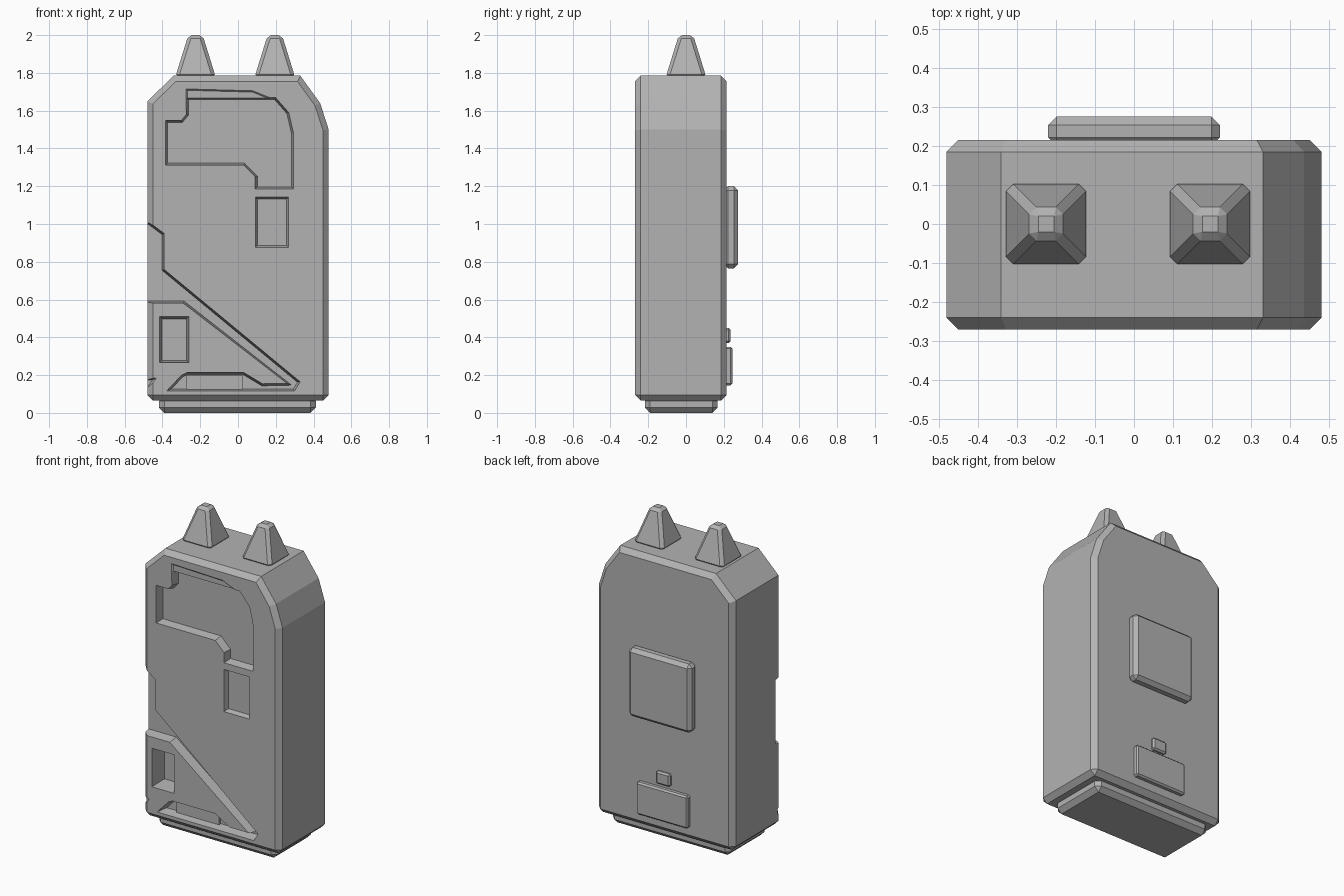
import bpy, bmesh
from mathutils import Vector

if "Cube" in bpy.data.objects:
    bpy.data.objects.remove(bpy.data.objects["Cube"])

grey = bpy.data.materials.new("matte grey")
grey.use_nodes = True
grey.diffuse_color = (0.45, 0.45, 0.45, 1)
grey.node_tree.nodes["Principled BSDF"].inputs["Base Color"].default_value = grey.diffuse_color


def finish(name, bm):
    bmesh.ops.recalc_face_normals(bm, faces=bm.faces)
    mesh = bpy.data.meshes.new(name)
    bm.to_mesh(mesh)
    bm.free()
    mesh.materials.append(grey)
    obj = bpy.data.objects.new(name, mesh)
    bpy.context.collection.objects.link(obj)
    return obj


def inset(pts, d):
    """Shrink an outline by d with mitred corners."""
    pts = [Vector(p) for p in pts]
    n = len(pts)
    area = sum(pts[i - 1].cross(pts[i]) for i in range(n))
    side = 1 if area > 0 else -1
    out = []
    for i, p in enumerate(pts):
        a, b = (p - pts[i - 1]).normalized(), (pts[(i + 1) % n] - p).normalized()
        na, nb = Vector((-a.y, a.x)) * side, Vector((-b.y, b.x)) * side
        out.append(p + (na + nb) * d / max(1 + na.dot(nb), 0.3))
    return out


def prism(name, pts, y0, y1, taper=0):
    """Extrude an x-z outline along y, shrinking it by taper at y1."""
    bm = bmesh.new()
    near = [bm.verts.new((x, y0, z)) for x, z in pts]
    far = [bm.verts.new((x, y1, z)) for x, z in inset(pts, taper)]
    bm.faces.new(near)
    bm.faces.new(far)
    for i in range(len(pts)):
        bm.faces.new((near[i - 1], near[i], far[i], far[i - 1]))
    return finish(name, bm)


def rect(x0, x1, z0, z1):
    return [(x0, z0), (x1, z0), (x1, z1), (x0, z1)]


def bevel(obj, width, angle=1.0):
    mod = obj.modifiers.new("Bevel", 'BEVEL')
    mod.width, mod.segments = width, 1
    mod.limit_method, mod.angle_limit = 'ANGLE', angle


# Main casing with clipped shoulders
body = prism("casing", [(-0.48, 0.065), (0.48, 0.065), (0.48, 1.5), (0.435, 1.64),
                        (0.33, 1.785), (-0.34, 1.785), (-0.48, 1.65)], -0.27, 0.215)
bevel(body, 0.03)

# Front recesses: outline and floor depth
upper = [(-0.385, 1.31), (-0.385, 1.55), (-0.3, 1.55), (-0.275, 1.58), (-0.275, 1.67),
         (0.2, 1.67), (0.27, 1.59), (0.295, 1.48), (0.295, 1.185), (0.09, 1.185),
         (0.09, 1.25), (0.03, 1.31)]
lower = [(-0.55, 1.01), (-0.47, 1.01), (-0.39, 0.95), (-0.39, 0.76), (0.33, 0.165),
         (0.3, 0.115), (-0.38, 0.115), (-0.3, 0.2), (-0.27, 0.215), (0.03, 0.215),
         (0.13, 0.155), (0.26, 0.155), (-0.29, 0.58), (-0.55, 0.58)]
recesses = [
    ("upper_recess", upper, 0.05),
    ("brow_step", [(-0.28, 1.6), (-0.28, 1.72), (0.08, 1.71), (0.19, 1.665), (0.1, 1.6)], 0.008),
    ("lower_channel", lower, 0.06),
    ("small_window", rect(0.09, 0.27, 0.875, 1.145), 0.03),
    ("deep_window", rect(-0.415, -0.26, 0.265, 0.51), 0.11),
    ("corner_nick", [(-0.55, 0.12), (-0.47, 0.13), (-0.43, 0.185), (-0.55, 0.185)], 0.04),
]
for name, pts, depth in recesses:
    cutter = prism(name + "_cutter", pts, -0.275, -0.27 + depth, 0.012)
    cutter.hide_render = True
    cutter.hide_viewport = True
    cut = body.modifiers.new(name, 'BOOLEAN')
    cut.operation, cut.solver, cut.object = 'DIFFERENCE', 'EXACT', cutter

# Bake the cuts and drop the helpers
bpy.context.view_layer.update()
cut_mesh = bpy.data.meshes.new_from_object(
    body.evaluated_get(bpy.context.evaluated_depsgraph_get()))
cutters = [m.object for m in body.modifiers if m.type == 'BOOLEAN']
body.modifiers.clear()
body.data = cut_mesh
for cutter in cutters:
    bpy.data.objects.remove(cutter)
cut_mesh.materials.clear()
cut_mesh.materials.append(grey)

# Low block inside the bottom recess
prism("recess_block", rect(-0.275, 0.025, 0.11, 0.2), -0.225, -0.2)

# Back plates
for name, pts, y1, chamfer in [
        ("battery_cover", rect(-0.22, 0.22, 0.765, 1.2), 0.275, 0.022),
        ("lower_back_plate", rect(-0.18, 0.18, 0.145, 0.35), 0.245, 0.01),
        ("back_catch", rect(-0.05, 0.05, 0.37, 0.45), 0.235, 0.01)]:
    bevel(prism(name, pts, 0.2, y1), chamfer)

# Foot
foot = prism("foot", rect(-0.418, 0.412, 0, 0.09), -0.218, 0.168)
bevel(foot, 0.028)

# Tapered prongs on top
for name, x in (("right_prong", -0.225), ("left_prong", 0.195)):
    bm = bmesh.new()
    bmesh.ops.create_cube(bm, size=1)
    for v in bm.verts:
        top = v.co.z > 0
        half = 0.038 if top else 0.108
        v.co = (x + half * (1 if v.co.x > 0 else -1),
                half * (1 if v.co.y > 0 else -1), 2.0 if top else 1.775)
    bevel(finish(name, bm), 0.018)
